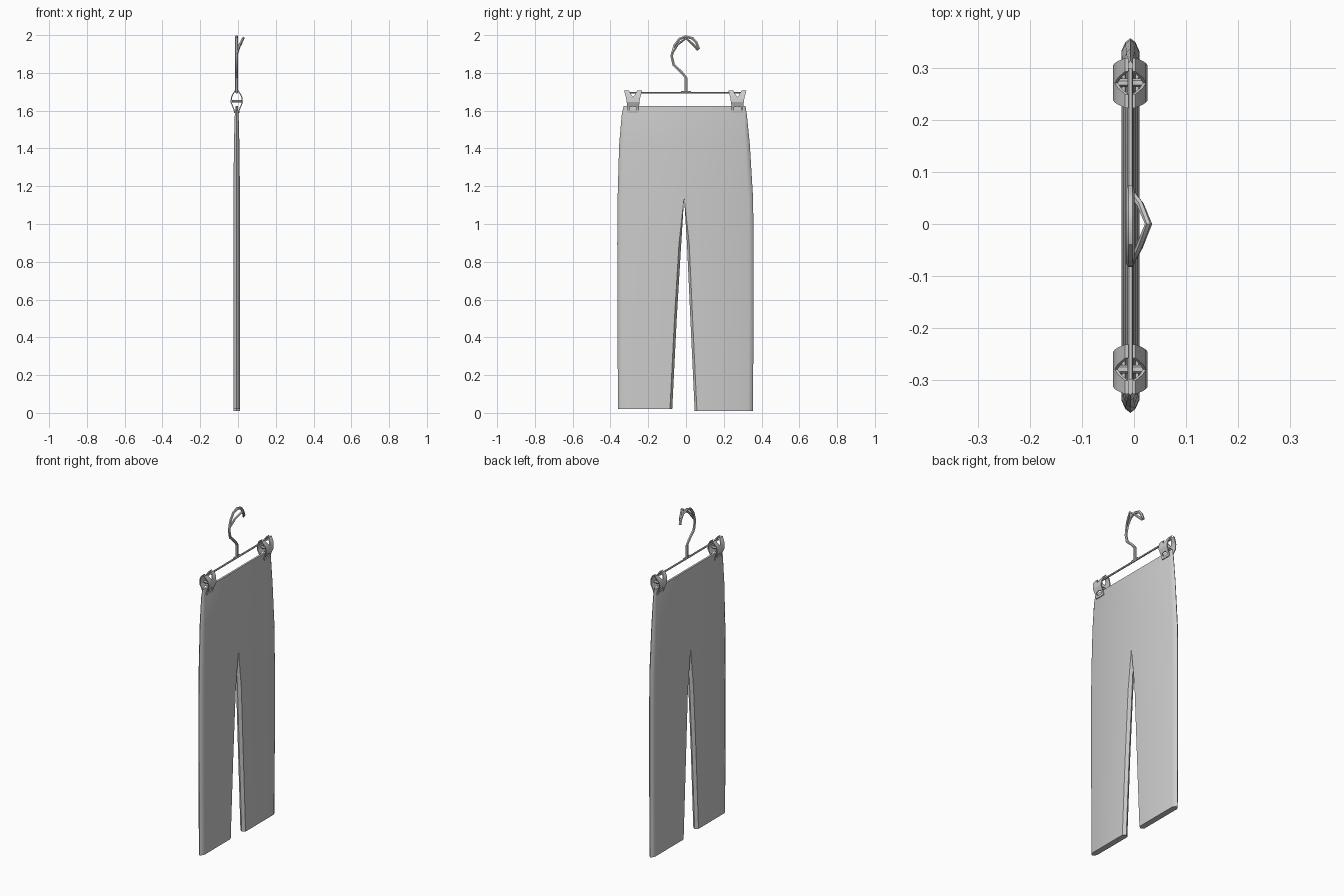
import bpy, bmesh
from mathutils import Vector

cube = bpy.data.objects.get("Cube")
if cube:
    bpy.data.objects.remove(cube)

grey = bpy.data.materials.new("plain grey")
grey.use_nodes = True
colour = (0.6, 0.6, 0.6, 1)
grey.diffuse_color = colour
grey.node_tree.nodes["Principled BSDF"].inputs["Base Color"].default_value = colour
XC = -0.007  # middle plane of the garment


def finish(bm, name, angle=0.6):
    bmesh.ops.remove_doubles(bm, verts=bm.verts, dist=0.0003)
    bmesh.ops.recalc_face_normals(bm, faces=bm.faces)
    mesh = bpy.data.meshes.new(name)
    bm.to_mesh(mesh)
    bm.free()
    obj = bpy.data.objects.new(name, mesh)
    obj.data.materials.append(grey)
    bpy.context.collection.objects.link(obj)
    bpy.context.view_layer.objects.active = obj
    obj.select_set(True)
    bpy.ops.object.shade_smooth_by_angle(angle=angle)
    obj.select_set(False)
    return obj


def tube(name, points, radius, sides=6):
    """Sweep a round section along a path."""
    bm = bmesh.new()
    pts = [Vector(p) for p in points]
    rings = []
    for i, p in enumerate(pts):
        d = (pts[min(i + 1, len(pts) - 1)] - pts[max(i - 1, 0)]).normalized()
        u = d.cross(Vector((1, 0, 0))).normalized()
        v = d.cross(u)
        ring = bmesh.ops.create_circle(bm, segments=sides, radius=radius)["verts"]
        for w in ring:
            w.co = p + u * w.co.x + v * w.co.y
        rings.append(ring)
    for a, b in zip(rings, rings[1:]):
        for k in range(sides):
            n = (k + 1) % sides
            bm.faces.new((a[k], a[n], b[n], b[k]))
    bm.faces.new(rings[0])
    bm.faces.new(rings[-1])
    return finish(bm, name)


# Trousers: each half is a stack of flat sections, open on the inside above the crotch
def half(bm, rows, crotch):
    rings = []
    for z, outer, inner, thick in rows:
        s = 1 if outer > inner else -1
        h = thick / 2
        bev = 0.025 if z < 1.5 else 0.012
        gap = 0 if z >= crotch else 0.012
        section = [(0, outer), (0.55 * h, outer - s * bev * 0.3), (h, outer - s * bev),
                   (h, inner + s * gap), (0, inner), (-h, inner + s * gap),
                   (-h, outer - s * bev), (-0.55 * h, outer - s * bev * 0.3)]
        rings.append([bm.verts.new((XC + x, y, z)) for x, y in section])
    for (a, b), row in zip(zip(rings, rings[1:]), rows[1:]):
        for k in range(8):
            if k in (3, 4) and row[0] >= crotch:
                continue
            n = (k + 1) % 8
            bm.faces.new((a[k], a[n], b[n], b[k]))
    bm.faces.new(rings[0])
    bm.faces.new(rings[-1])


CROTCH = 1.14
bm = bmesh.new()
# rows: height, outer edge, inner edge, thickness
half(bm, [(1.625, -0.33, -0.01, 0.012), (1.58, -0.34, -0.01, 0.02),
          (1.42, -0.354, -0.01, 0.029), (CROTCH, -0.362, -0.01, 0.035),
          (0.9, -0.364, -0.025, 0.035), (0.5, -0.363, -0.049, 0.035),
          (0.02, -0.36, -0.073, 0.035)], CROTCH)
half(bm, [(1.625, 0.315, -0.01, 0.012), (1.58, 0.322, -0.01, 0.02),
          (1.42, 0.338, -0.01, 0.029), (CROTCH, 0.355, -0.01, 0.035),
          (0.9, 0.358, 0.005, 0.035), (0.5, 0.358, 0.023, 0.035),
          (0.01, 0.354, 0.046, 0.035)], CROTCH)
finish(bm, "trousers")

# Hanger wire
tube("hanger_bar", [(XC, -0.3, 1.695), (XC, 0.3, 1.695)], 0.0055)
tube("hook_collar", [(XC, -0.026, 1.698), (XC, 0.026, 1.698)], 0.008)
tube("hook", [(XC, 0, 1.695), (XC, 0, 1.775), (XC, -0.025, 1.805), (XC, -0.065, 1.842),
              (XC, -0.076, 1.89), (XC, -0.06, 1.945), (XC, -0.035, 1.98),
              (XC, 0, 1.992), (XC, 0.035, 1.983), (XC, 0.055, 1.96),
              (XC, 0.068, 1.925)], 0.008)
tube("hook_brace", [(XC, -0.076, 1.9), (0.01, -0.045, 1.95), (0.028, 0, 1.983),
                    (0.012, 0.038, 1.95), (XC, 0.062, 1.922)], 0.007)


# Clips: two bowed plates with a notched top and a pierced jaw
def clip(name, yc):
    bm = bmesh.new()
    # levels: height, half width, bow, half width of the opening
    levels = [(1.707, 0.048, 0.004, 0.022), (1.685, 0.042, 0.018, 0.01),
              (1.672, 0.038, 0.024, 0), (1.645, 0.034, 0.027, 0),
              (1.622, 0.031, 0.018, 0), (1.618, 0.031, 0.016, 0.019),
              (1.602, 0.031, 0.01, 0.019), (1.601, 0.031, 0.01, 0),
              (1.588, 0.029, 0.008, 0)]
    for side in (-1, 1):
        for half_side in (-1, 1):
            for a, b in zip(levels, levels[1:]):
                grid = []
                for z, w, bow, hole in (a, b):
                    for t in (0, 0.006):
                        x = XC + side * (bow + t)
                        grid.append((bm.verts.new((x, yc + half_side * hole, z)),
                                     bm.verts.new((x, yc + half_side * w, z))))
                (p, q), (r, s), (t, u), (v, w) = grid
                for f in ((p, q, u, t), (r, s, w, v), (q, s, w, u), (p, r, v, t),
                          (p, q, s, r), (t, u, w, v)):
                    bm.faces.new(f)
    bmesh.ops.remove_doubles(bm, verts=bm.verts, dist=0.0003)
    # drop the doubled walls between neighbouring blocks
    inner = [f for f in bm.faces if all(len(e.link_faces) > 2 for e in f.edges)]
    bmesh.ops.delete(bm, geom=inner, context="FACES_ONLY")
    finish(bm, name, 0.4)


for label, y in (("front", -0.28), ("back", 0.272)):
    clip(label + "_clip", y)
    # jaw pad gripping the waistband
    tube(label + "_clip_pivot", [(XC - 0.025, y, 1.65), (XC + 0.025, y + 0.0001, 1.65)], 0.008)
